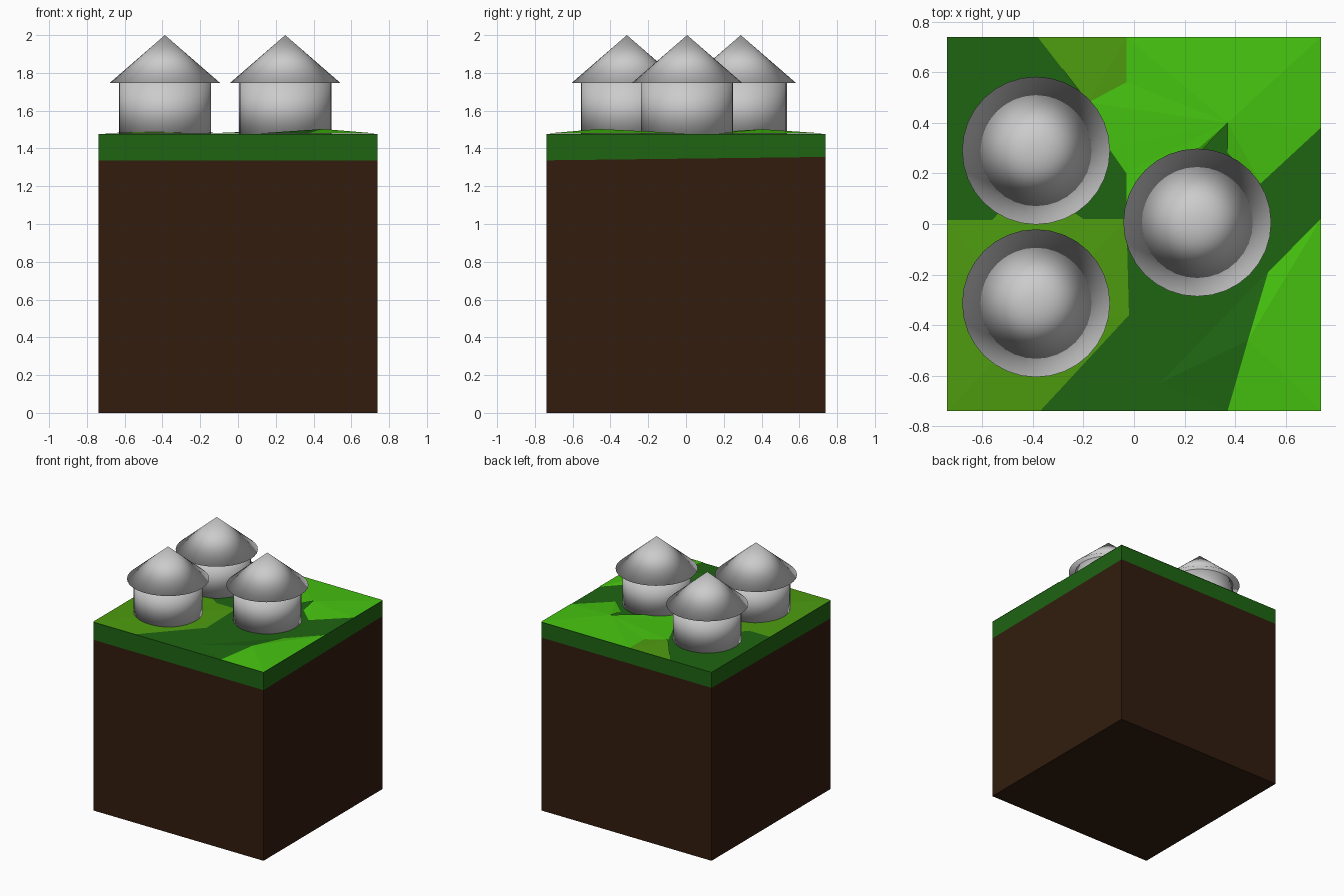
import bpy, bmesh

if "Cube" in bpy.data.objects:
    bpy.data.objects.remove(bpy.data.objects["Cube"])

H = 0.738       # half width of the block
TOP = 1.476     # flat grass level
EDGE = 1.479    # patch borders sit just above it


def material(name, rgb):
    m = bpy.data.materials.new(name)
    m.diffuse_color = (*rgb, 1)
    m.use_nodes = True
    m.node_tree.nodes["Principled BSDF"].inputs["Base Color"].default_value = m.diffuse_color
    return m


DIRT = material("dirt", (0.032, 0.0116, 0.0044))
DARK = material("dark_green", (0.013, 0.13, 0.006))
OLIVE = material("olive_green", (0.076, 0.33, 0.005))
BRIGHT = material("bright_green", (0.061, 0.546, 0.005))


def add_mesh(name, verts, faces, mat):
    me = bpy.data.meshes.new(name)
    me.from_pydata(verts, [], faces)
    me.materials.append(mat)
    ob = bpy.data.objects.new(name, me)
    bpy.context.collection.objects.link(ob)
    return ob


def slab(name, z_bottom, z_top, mat):
    """Square block; each z pair is (front, back)."""
    verts = [(x, y, z[y > 0]) for z in (z_bottom, z_top)
             for x, y in ((-H, -H), (H, -H), (H, H), (-H, H))]
    faces = [(3, 2, 1, 0), (4, 5, 6, 7)]
    faces += [(i, (i + 1) % 4, (i + 1) % 4 + 4, i + 4) for i in range(4)]
    return add_mesh(name, verts, faces, mat)


def patch(name, hub, rim, mat, closed=False):
    """Faceted grass patch: a triangle fan around a raised hub."""
    verts = [hub] + [(x, y, EDGE) for x, y in rim]
    n = len(rim)
    faces = [(0, i, i + 1) for i in range(1, n)]
    if closed:
        faces.append((0, n, 1))
    return add_mesh(name, verts, faces, mat)


def smooth_cone(name, r_bottom, r_top, z0, z1, x, y):
    me = bpy.data.meshes.new(name)
    bm = bmesh.new()
    bmesh.ops.create_cone(bm, cap_ends=True, segments=32, radius1=r_bottom,
                          radius2=r_top, depth=z1 - z0)
    bmesh.ops.remove_doubles(bm, verts=bm.verts, dist=1e-5)
    bmesh.ops.translate(bm, verts=bm.verts, vec=(x, y, (z0 + z1) / 2))
    for f in bm.faces:
        f.smooth = True
    bm.to_mesh(me)
    bm.free()
    ob = bpy.data.objects.new(name, me)
    bpy.context.collection.objects.link(ob)


# Ground block: soil and turf, with a slightly sloping border
SEAM = (1.337, 1.355)
slab("dirt_block", (0, 0), SEAM, DIRT)
slab("grass_layer", SEAM, (TOP, TOP), DARK)

# Low-poly grass patches
patch("grass_patch_back_right", (0.37, 0.40, 1.502),
      [(0.37, 0.28), (0.5, 0.16), (H, 0.38), (H, H), (-0.03, H),
       (-0.03, 0.56), (-0.18, 0.48), (-0.1, 0.3), (-0.03, 0.2),
       (-0.03, 0.05), (0.2, 0.22)], BRIGHT)
patch("grass_patch_front_right", (0.45, -0.46, 1.503),
      [(0.37, -H), (H, -H), (H, -0.36), (H, 0.02), (0.53, -0.19)], BRIGHT)
patch("grass_rise_front", (0.45, -0.46, 1.503),
      [(0.53, -0.19), (0.1, -0.63), (0.37, -H)], DARK)
patch("grass_patch_front_left", (-0.42, -0.40, 1.492),
      [(-H, -H), (-0.37, -H), (-0.02, -0.36), (-0.03, 0.02), (-0.2, 0.02),
       (-0.26, 0.06), (-0.52, 0.06), (-0.56, 0.015), (-H, 0.015)],
      OLIVE, closed=True)
patch("grass_patch_back_left", (-0.18, 0.48, 1.485),
      [(-0.03, 0.56), (-0.03, H), (-0.38, H)], OLIVE)

# Three round huts, fully smooth shaded
for i, (x, y) in enumerate([(-0.387, 0.29), (-0.387, -0.313), (0.25, 0.006)], 1):
    smooth_cone(f"hut_wall_{i}", 0.244, 0.244, 1.47, 1.75, x, y)
    smooth_cone(f"hut_roof_{i}", 0.292, 0, 1.747, 2.0, x, y)
